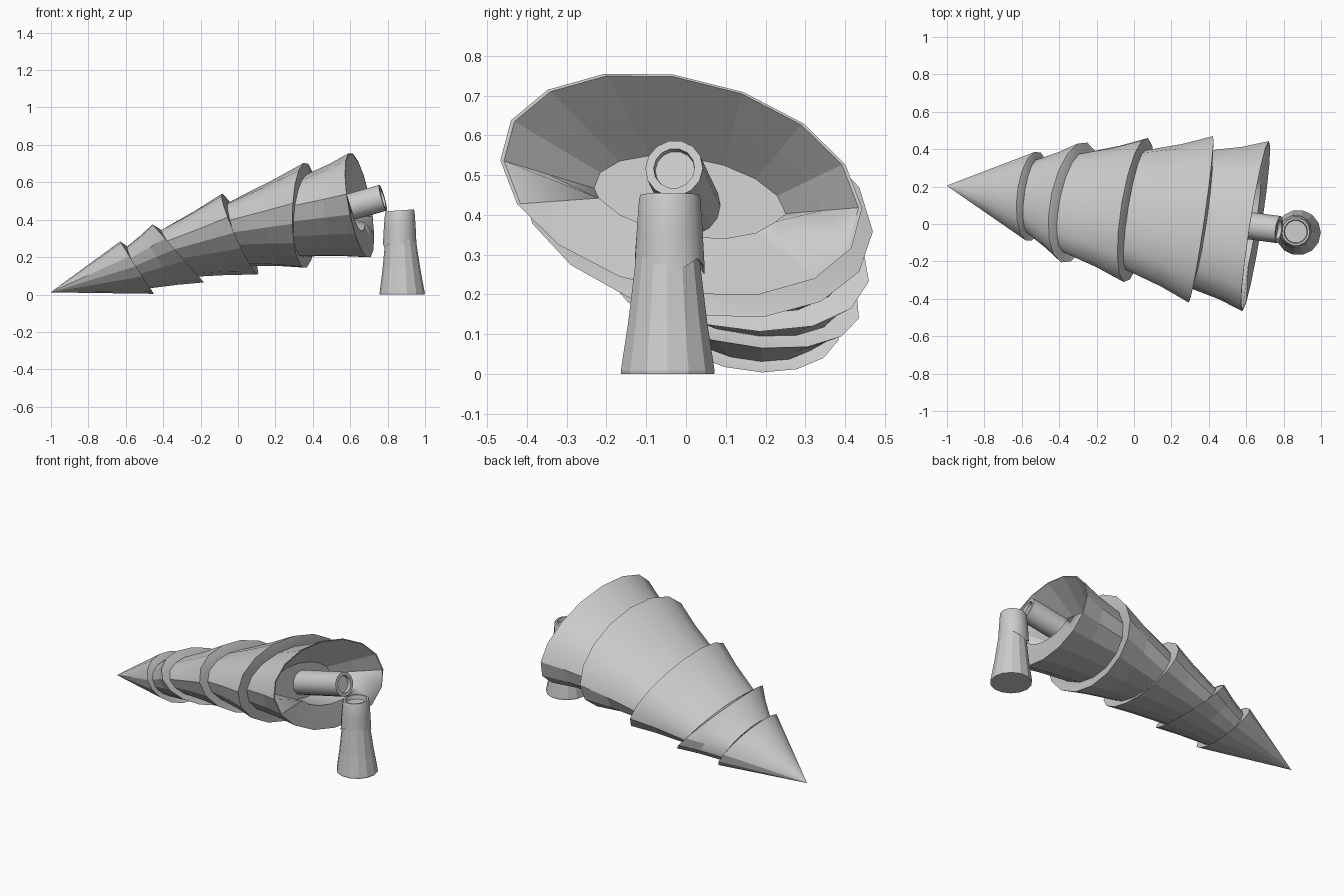
import bpy, bmesh, math
from mathutils import Vector

cube = bpy.data.objects.get("Cube")
if cube:
    bpy.data.objects.remove(cube, do_unlink=True)

grey = bpy.data.materials.new("plain_grey")
grey.use_nodes = True
grey.diffuse_color = (0.6, 0.6, 0.6, 1)
grey.node_tree.nodes["Principled BSDF"].inputs["Base Color"].default_value = (0.6, 0.6, 0.6, 1)


def ring(centre, u, v, a=1.0, b=1.0, sides=16):
    """Ellipse of points spanned by the half-axes u and v."""
    angles = [math.tau * i / sides for i in range(sides)]
    return [Vector(centre) + Vector(u) * a * math.cos(t) + Vector(v) * b * math.sin(t)
            for t in angles]


def loft(name, rings, facet=None, angle=40):
    """Skin the rings, cap both ends; faces picked by facet stay flat."""
    bm = bmesh.new()
    loops = [[bm.verts.new(p) for p in r] for r in rings]
    for lo, hi in zip(loops, loops[1:]):
        n = len(lo)
        for i in range(n):
            j = (i + 1) % n
            bm.faces.new((lo[i], lo[j], hi[j], hi[i]))
    bm.faces.new(loops[0][::-1])
    bm.faces.new(loops[-1])
    bmesh.ops.recalc_face_normals(bm, faces=bm.faces)
    mesh = bpy.data.meshes.new(name)
    bm.to_mesh(mesh)
    bm.free()
    mesh.materials.append(grey)
    obj = bpy.data.objects.new(name, mesh)
    bpy.context.collection.objects.link(obj)
    bpy.ops.object.select_all(action='DESELECT')
    obj.select_set(True)
    bpy.context.view_layer.objects.active = obj
    bpy.ops.object.shade_smooth_by_angle(angle=math.radians(angle))
    if facet:
        for face in mesh.polygons:
            if facet(face.normal):
                face.use_smooth = False
    return obj


# Fallen tree: the axis runs from the tip up to the cut trunk
TIP = Vector((-1, 0.205, 0.012))
AXIS = (Vector((0.78, -0.03, 0.51)) - TIP).normalized()

# Each tier rim: centre, wide half-axis, tall half-axis
tiers = [
    ((-0.54, 0.148, 0.144), (0.04, 0.235, -0.06), (-0.08, 0.05, 0.127)),
    ((-0.32, 0.115, 0.22), (0.07, 0.32, -0.08), (-0.12, 0.05, 0.135)),
    ((0.01, 0.075, 0.323), (0.065, 0.385, -0.09), (-0.075, 0.04, 0.197)),
    ((0.358, 0.025, 0.423), (0.065, 0.445, -0.065), (0.018, 0.0, 0.276)),
    ((0.65, -0.012, 0.477), (0.07, 0.455, -0.06), (-0.035, -0.02, 0.276)),
]


def neck(centre, u, v):
    """Narrow ring inside a rim: forward on top, tucked in below."""
    return ring(centre, u, Vector(v) + AXIS * 0.025, 0.83, 0.76)


def underside(normal):
    return normal.z < -0.15


previous = None
for number, (centre, u, v) in enumerate(tiers, 1):
    if previous:
        start = neck(*previous)
    else:
        start = ring(TIP, u, v, 0.004, 0.004)
    rim = ring(centre, u, v)
    middle = [a.lerp(b, 0.55) for a, b in zip(start, rim)]
    if previous:
        # Slight sag before the flared rim
        hub = sum(middle, Vector()) / len(middle)
        middle = [hub + (p - hub) * 0.98 for p in middle]
    rings = [start, middle, rim]
    if number < len(tiers):
        rings.append(neck(centre, u, v))
    else:
        # Deep bowl under the lowest branches; its lower half folds inward
        lip = [p.lerp(Vector(centre), 0.02) for p in rim]
        floor = ring((0.44, 0.01, 0.435), u, v, 0.53, 0.40)
        wall = [a.lerp(b, 0.5) for a, b in zip(lip, floor)]
        fold = ring((0.64, 0.0, 0.455), u, v, 0.53, 0.40)
        lower = range(len(rim) // 2 + 1, len(rim))
        for i in lower:
            wall[i] = fold[i]
        rings += [lip, wall, floor]
    loft(f"branch_tier_{number}", rings, underside)
    previous = (centre, u, v)

# Trunk stub sticking out of the bowl, with a sunken cut end
side = AXIS.cross(Vector((0, 0, 1))).normalized()
up = side.cross(AXIS)
end = Vector((0.775, -0.03, 0.517))
stub = [(-0.38, 0.073), (0, 0.073), (0, 0.052), (-0.02, 0.05)]
loft("trunk_stub", [ring(end + AXIS * s, side * r, up * r, sides=14) for s, r in stub])

# Standing stump: a flared foot under a bark sleeve
X, Y = Vector((1, 0, 0)), Vector((0, 1, 0))
foot = [(0, 0.12), (0.008, 0.121), (0.13, 0.102), (0.29, 0.082), (0.34, 0.072)]
loft("stump_foot",
     [ring((0.878 - z * 0.03, -0.046, z), X * r, Y * r, sides=14) for z, r in foot],
     lambda n: True)

sleeve = [(0.30, 0.07), (0.27, 0.09), (0.36, 0.085), (0.44, 0.079),
          (0.45, 0.075), (0.45, 0.064), (0.425, 0.06)]
sleeve_rings = [ring((0.865, -0.041, z), X * r, Y * r, sides=14) for z, r in sleeve]
# Ragged lower edge
for i, p in enumerate(sleeve_rings[1]):
    p.z += (-0.02, 0.0, 0.02, 0.0)[i % 4]
# Slightly sloping top
for r in sleeve_rings[3:]:
    for p in r:
        p.z += (p.x - 0.865) * 0.07
loft("stump_sleeve", sleeve_rings)
